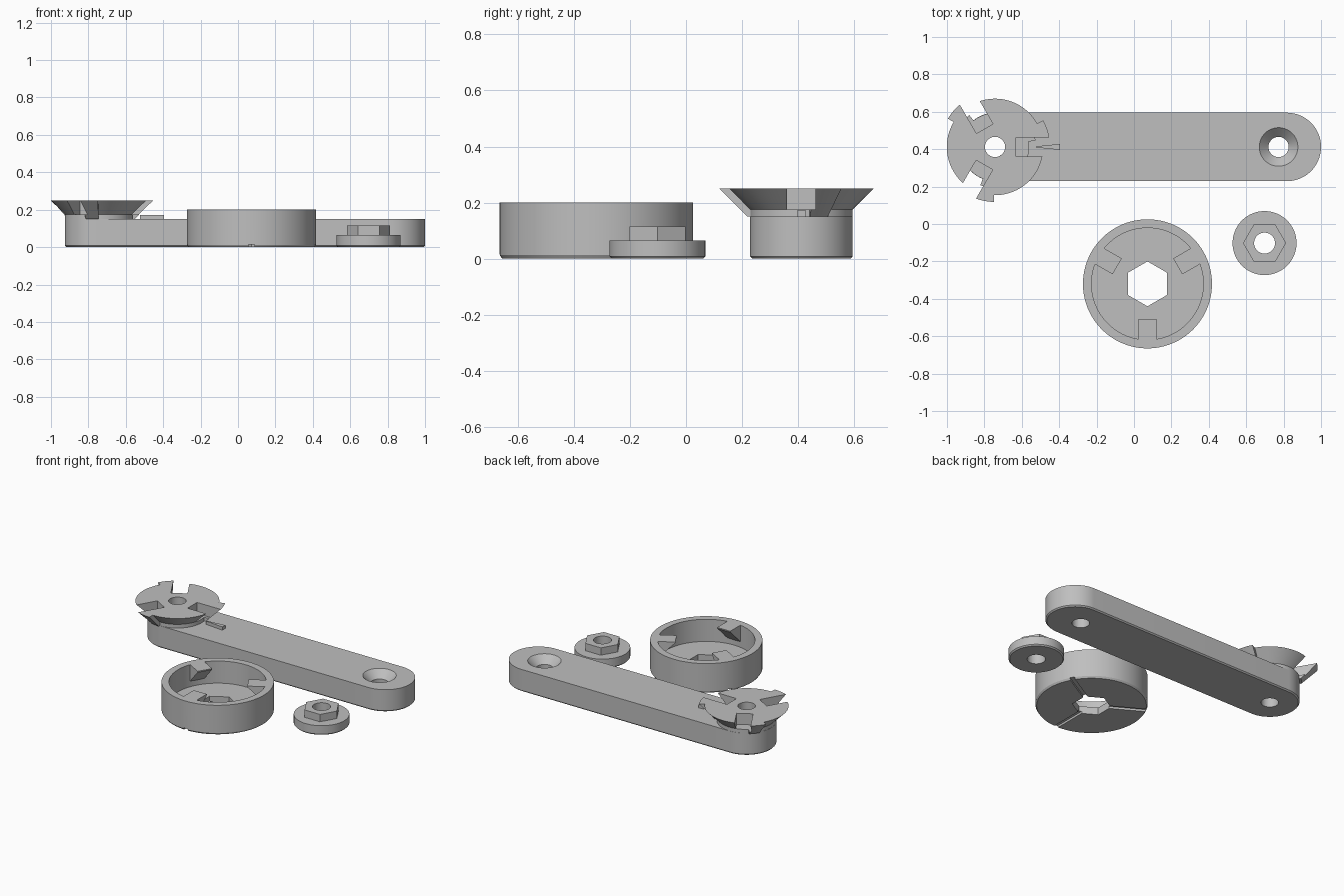
import bpy, bmesh, math
from math import cos, sin, pi, radians
from mathutils import Matrix

if "Cube" in bpy.data.objects:
    bpy.data.objects.remove(bpy.data.objects["Cube"])

grey = bpy.data.materials.new("plain grey")
grey.diffuse_color = (0.52, 0.52, 0.52, 1)
grey.use_nodes = True
grey.node_tree.nodes["Principled BSDF"].inputs["Base Color"].default_value = grey.diffuse_color


def finish(name, bm, matrix=Matrix()):
    bmesh.ops.recalc_face_normals(bm, faces=bm.faces)
    me = bpy.data.meshes.new(name)
    bm.to_mesh(me)
    bm.free()
    me.transform(matrix)
    me.materials.append(grey)
    ob = bpy.data.objects.new(name, me)
    bpy.context.collection.objects.link(ob)
    return ob


def prism(name, pts, z0, z1, matrix=Matrix()):
    """Extrude a 2D outline from z0 to z1."""
    bm = bmesh.new()
    lo = [bm.verts.new((x, y, z0)) for x, y in pts]
    hi = [bm.verts.new((x, y, z1)) for x, y in pts]
    n = len(pts)
    bm.faces.new(lo)
    bm.faces.new(hi)
    for i in range(n):
        j = (i + 1) % n
        bm.faces.new((lo[i], lo[j], hi[j], hi[i]))
    return finish(name, bm, matrix)


def lathe(name, profile, matrix=Matrix(), a0=0, a1=360, seg=96):
    """Revolve a closed (r, z) outline, fully or as a sector."""
    bm = bmesh.new()
    full = a1 - a0 == 360
    count = seg if full else seg + 1
    rings = []
    for k in range(count):
        a = radians(a0 + (a1 - a0) * k / seg)
        rings.append([bm.verts.new((r * cos(a), r * sin(a), z)) for r, z in profile])
    n = len(profile)
    for k in range(seg):
        p, q = rings[k], rings[(k + 1) % count]
        for i in range(n):
            j = (i + 1) % n
            bm.faces.new((p[i], q[i], q[j], p[j]))
    if not full:
        bm.faces.new(rings[0])
        bm.faces.new(rings[-1])
    return finish(name, bm, matrix)


def boolean(ob, other, op='DIFFERENCE'):
    m = ob.modifiers.new("cut", 'BOOLEAN')
    m.operation, m.solver, m.object = op, 'EXACT', other
    bpy.context.view_layer.objects.active = ob
    bpy.ops.object.modifier_apply(modifier=m.name)
    bpy.data.objects.remove(other)


def circle(r, n, start=0.0):
    return [(r * cos(start + 2 * pi * i / n), r * sin(start + 2 * pi * i / n)) for i in range(n)]


def at(x, y, z=0, angle=0):
    return Matrix.Translation((x, y, z)) @ Matrix.Rotation(radians(angle), 4, 'Z')


UPRIGHT = Matrix.Rotation(pi / 2, 4, 'X')   # outline (r, z), extruded along the tangent
AX, AY = -0.743, 0.412                      # coupling axis
C = 0.008                                   # bottom chamfer

# Arm: rounded bar with a chamfered underside
R, X1 = 0.183, 0.817


def stadium(r):
    right = [(X1 + r * cos(a), AY + r * sin(a)) for a in [-pi / 2 + pi * i / 40 for i in range(41)]]
    left = [(AX + r * cos(a), AY + r * sin(a)) for a in [pi / 2 + pi * i / 40 for i in range(41)]]
    return right + left


bm = bmesh.new()
loops = [[bm.verts.new((x, y, z)) for x, y in stadium(r)]
         for r, z in ((R - C, 0), (R, C), (R, 0.15))]
bm.faces.new(loops[0])
bm.faces.new(loops[2])
for p, q in zip(loops, loops[1:]):
    for i in range(len(p)):
        j = (i + 1) % len(p)
        bm.faces.new((p[i], p[j], q[j], q[i]))
arm = finish("arm", bm)
boolean(arm, prism("pivot_hole", circle(0.054, 48), -0.1, 0.3, at(AX, AY)))
# countersunk screw hole
boolean(arm, prism("screw_hole", circle(0.054, 48), -0.1, 0.3, at(0.773, AY)))
bm = bmesh.new()
bmesh.ops.create_cone(bm, cap_ends=True, segments=64, radius1=0.049, radius2=0.108, depth=0.06)
boolean(arm, finish("countersink", bm, at(0.773, AY, 0.125)))

# Pointer mark on the arm
prism("pointer", [(-0.525, AY - 0.003), (-0.395, AY - 0.016),
                  (-0.395, AY + 0.016), (-0.525, AY + 0.003)], 0.145, 0.172)

# Bayonet plug: hub flaring into a cone, with three slots and three long teeth
plug = lathe("bayonet_plug", [(0.054, 0.15), (0.182, 0.15), (0.182, 0.175),
                              (0.258, 0.25), (0.054, 0.25)], at(AX, AY))
for k in range(3):
    tooth = lathe("tooth", [(0.13, 0.151), (0.195, 0.151), (0.294, 0.25), (0.13, 0.25)],
                  at(AX, AY, 0, 120 * k), 9, 29, 10)
    boolean(plug, tooth, 'UNION')
for k in range(3):
    slot = prism("slot", [(0.112, -0.052), (0.4, -0.052), (0.4, 0.05), (0.112, 0.05)],
                 0.175, 0.3, at(AX, AY, 0, 120 * k))
    boolean(plug, slot)

# Socket: shallow cup with hexagonal hole, overhanging tabs and radial grooves below
SX, SY = 0.072, -0.32
socket = lathe("socket", [(0.05, 0), (0.345 - C, 0), (0.345, C * 1.5), (0.345, 0.2),
                          (0.299, 0.2), (0.299, 0.05), (0.05, 0.05)], at(SX, SY))
boolean(socket, prism("hex_hole", circle(0.12, 6, pi / 6), -0.1, 0.15, at(SX, SY)))
for ang in (30, 150, 270):
    m = at(SX, SY, 0, ang)
    tab = prism("tab", [(0.187, 0.2), (0.187, 0.193), (0.299, 0.085), (0.315, 0.085), (0.315, 0.2)],
                -0.049, 0.049, m @ UPRIGHT)
    boolean(socket, tab, 'UNION')
    groove = prism("groove", [(0.06, -0.015), (0.4, -0.015), (0.4, 0.015), (0.06, 0.015)],
                   -0.05, 0.014, m)
    boolean(socket, groove)

# Flanged nut: round flange with a hexagonal boss and a through hole
nut = lathe("flanged_nut", [(0.03, 0), (0.171 - C, 0), (0.171, C), (0.171, 0.065), (0.03, 0.065)],
            at(0.698, -0.102))
boolean(nut, prism("boss", circle(0.115, 6), 0.03, 0.115, at(0.698, -0.102)), 'UNION')
boolean(nut, prism("nut_hole", circle(0.056, 48), -0.1, 0.3, at(0.698, -0.102)))

# Smooth the round walls, keep edges crisp
for ob in bpy.context.scene.objects:
    ob.select_set(True)
bpy.context.view_layer.objects.active = arm
bpy.ops.object.shade_smooth_by_angle(angle=radians(25))
